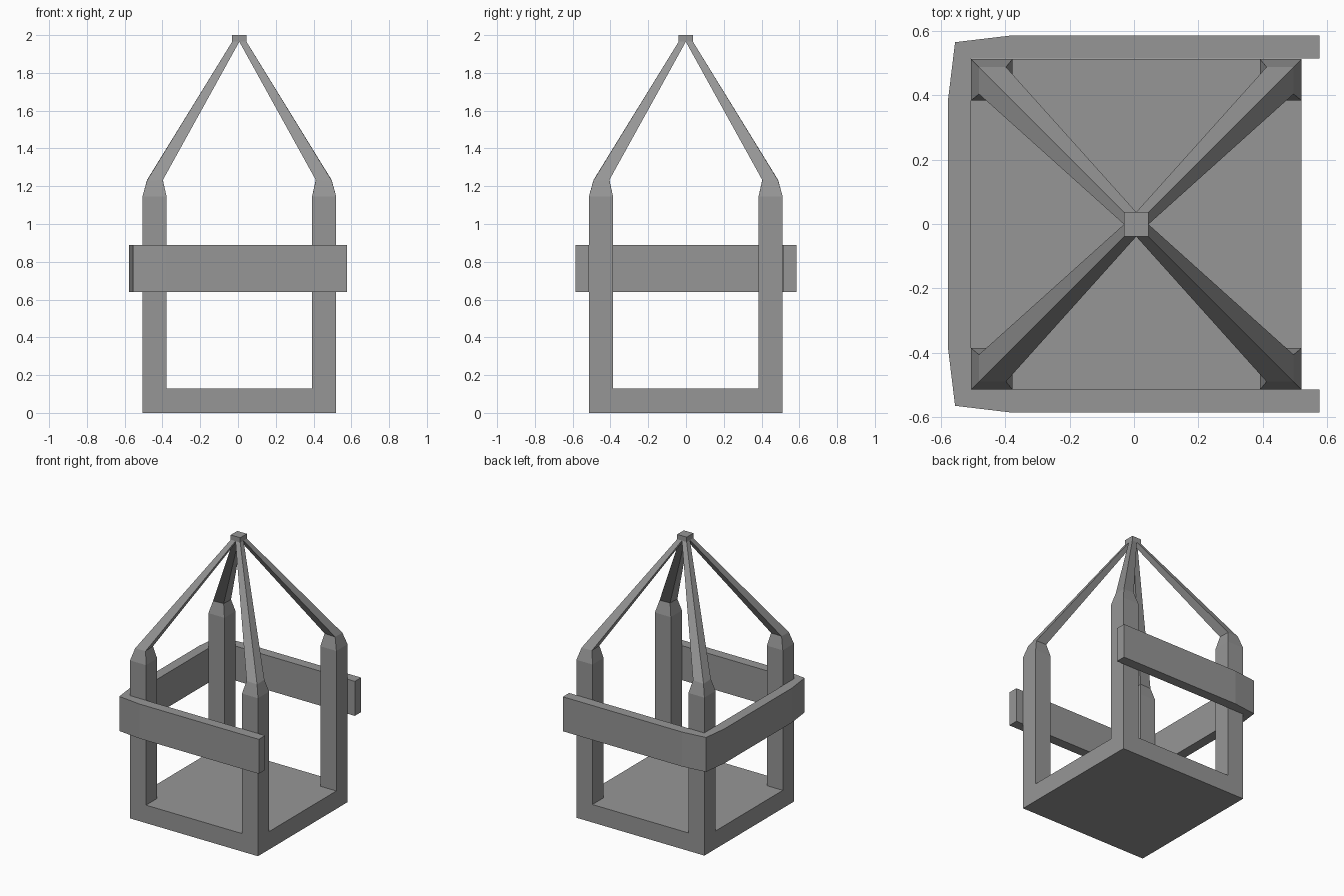
import bpy

if "Cube" in bpy.data.objects:
    bpy.data.objects.remove(bpy.data.objects["Cube"])

CX, CY = 0.007, -0.001  # centre of the frame inside the rail

# Dark grey finish
GREY = bpy.data.materials.new("dark_grey")
GREY.diffuse_color = (0.305, 0.305, 0.305, 1)
GREY.use_nodes = True
GREY.node_tree.nodes["Principled BSDF"].inputs["Base Color"].default_value = GREY.diffuse_color


def make(name, verts, faces):
    me = bpy.data.meshes.new(name)
    me.from_pydata(verts, [], faces)
    me.validate()
    me.materials.append(GREY)
    ob = bpy.data.objects.new(name, me)
    bpy.context.collection.objects.link(ob)
    return ob


def prism(name, outline, z0, z1, faces2d=None):
    """Extrude a counter-clockwise outline from z0 to z1."""
    n = len(outline)
    verts = [(x, y, z) for z in (z0, z1) for x, y in outline]
    caps = faces2d or [tuple(range(n))]
    faces = [tuple(reversed(f)) for f in caps]
    faces += [tuple(i + n for i in f) for f in caps]
    faces += [(i, (i + 1) % n, (i + 1) % n + n, i + n) for i in range(n)]
    return make(name, verts, faces)


def box(name, hx, hy, z0, z1):
    return prism(name, [(CX - hx, CY - hy), (CX + hx, CY - hy),
                        (CX + hx, CY + hy), (CX - hx, CY + hy)], z0, z1)


def leg(name, sx, sy):
    """Square post, tapered shoulder and strap running up to the top block."""
    # each ring: inner offset, outer offset, inner height, outer height
    rings = [(0.385, 0.513, 0.13, 0.13),
             (0.385, 0.513, 1.145, 1.145),
             (0.405, 0.489, 1.235, 1.23),
             (0.0, 0.038, 1.965, 1.965)]
    verts = []
    for a, b, za, zb in rings:
        zm = (za + zb) / 2
        verts += [(CX + sx * x, CY + sy * y, z) for x, y, z in
                  ((a, a, za), (b, a, zm), (b, b, zb), (a, b, zm))]
    faces = []
    for r in range(len(rings) - 1):
        for i in range(4):
            j = (i + 1) % 4
            f = (r * 4 + i, r * 4 + j, r * 4 + 4 + j, r * 4 + 4 + i)
            faces.append(f if sx * sy > 0 else f[::-1])
    return make(name, verts, faces)


# Seat floor and top hanging block
box("seat_floor", 0.513, 0.513, 0, 0.13)
box("hanging_block", 0.038, 0.038, 1.965, 2.0)

# Four posts with their straps
for sx, side in ((-1, "left"), (1, "right")):
    for sy, end in ((-1, "front"), (1, "back")):
        leg(f"{end}_{side}_post", sx, sy)

# U-shaped guard rail, open on the +x side
half = [(0.577, 0.514), (0.577, 0.586), (-0.38, 0.586),
        (-0.556, 0.565), (-0.578, 0.385)]
outline = half + [(x, -y) for x, y in reversed(half)]
outline += [(-0.506, -0.514), (-0.506, 0.514)]
prism("guard_rail", outline, 0.64, 0.89,
      [(0, 1, 2, 11), (2, 3, 11), (3, 4, 11), (4, 5, 10, 11),
       (5, 6, 10), (6, 7, 10), (7, 8, 9, 10)])
